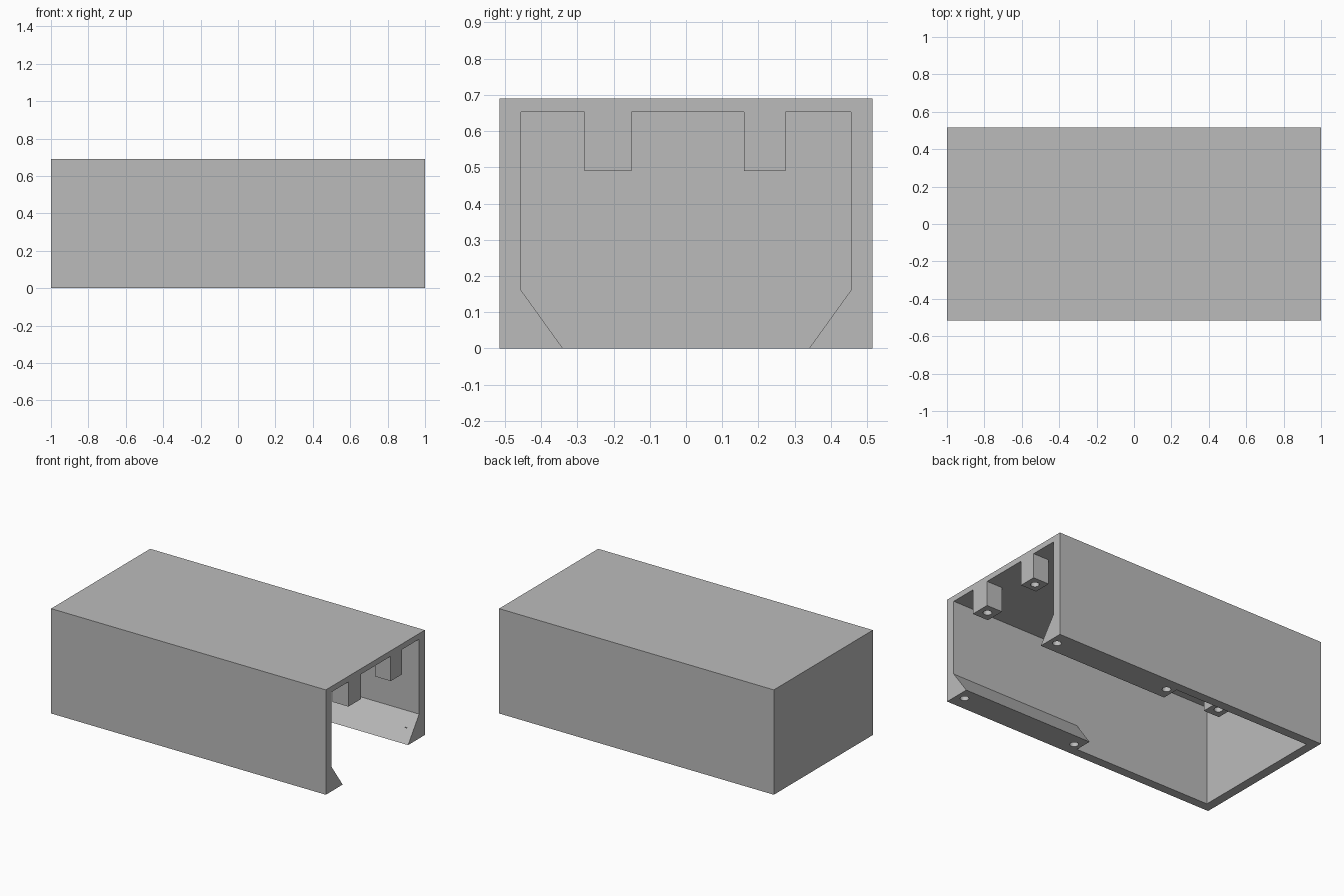
import bpy, bmesh

if "Cube" in bpy.data.objects:
    bpy.data.objects.remove(bpy.data.objects["Cube"], do_unlink=True)

grey = bpy.data.materials.new("plain_grey")
grey.use_nodes = True
GREY = (0.5, 0.5, 0.5, 1)
grey.diffuse_color = GREY
grey.node_tree.nodes["Principled BSDF"].inputs["Base Color"].default_value = GREY


def prism(name, profile, x0, x1):
    """Extrude a (y, z) profile along x."""
    bm = bmesh.new()
    face = bm.faces.new([bm.verts.new((x0, y, z)) for y, z in profile])
    out = bmesh.ops.extrude_face_region(bm, geom=[face])
    verts = [v for v in out["geom"] if isinstance(v, bmesh.types.BMVert)]
    bmesh.ops.translate(bm, verts=verts, vec=(x1 - x0, 0, 0))
    bmesh.ops.recalc_face_normals(bm, faces=bm.faces)
    mesh = bpy.data.meshes.new(name)
    bm.to_mesh(mesh)
    bm.free()
    mesh.materials.append(grey)
    obj = bpy.data.objects.new(name, mesh)
    bpy.context.collection.objects.link(obj)
    return obj


def box(name, x0, x1, y0, y1, z0, z1):
    return prism(name, [(y0, z0), (y1, z0), (y1, z1), (y0, z1)], x0, x1)


def combine(target, tool, operation):
    """Apply a boolean and discard the tool."""
    mod = target.modifiers.new("shape", "BOOLEAN")
    mod.operation, mod.solver, mod.object = operation, "EXACT", tool
    bpy.context.view_layer.objects.active = target
    bpy.ops.object.modifier_apply(modifier=mod.name)
    bpy.data.objects.remove(tool, do_unlink=True)


def drill(target, x, y, z, depth):
    """Cut a blind screw hole upward from height z."""
    bpy.ops.mesh.primitive_cylinder_add(vertices=32, radius=0.026, depth=depth * 2, location=(x, y, z))
    tool = bpy.context.object
    tool.hide_render = True
    tool.data.materials.append(grey)
    combine(target, tool, "DIFFERENCE")


W, H = 0.515, 0.69          # outer half width and height
IN_Y, IN_Z = 0.455, 0.653   # inner wall and ceiling
POST_Z = 0.49

# Hollow cover, open below and at the +x end
cover = box("cover", -1, 1, -W, W, 0, H)
cavity = box("cavity", -0.94, 1.2, -IN_Y, IN_Y, -0.2, IN_Z)
cavity.hide_render = True
combine(cover, cavity, "DIFFERENCE")

# Sloped mounting flanges along the lower walls
for s in (-1, 1):
    flange = prism("flange", [(s * 0.34, 0), (s * IN_Y, 0.16), (s * 0.485, 0.16), (s * 0.485, 0)], 0.055, 1)
    combine(cover, flange, "UNION")
    for x in (0.945, 0.105):
        drill(cover, x, s * 0.422, 0, 0.08)

# Screw posts hanging from the ceiling
for y0, y1 in ((-0.28, -0.15), (0.16, 0.275)):
    for x0, x1 in ((0.885, 1), (-0.885, -0.77)):
        combine(cover, box("post", x0, x1, y0, y1, POST_Z, 0.67), "UNION")
        drill(cover, (x0 + x1) / 2, (y0 + y1) / 2, POST_Z, 0.13)
